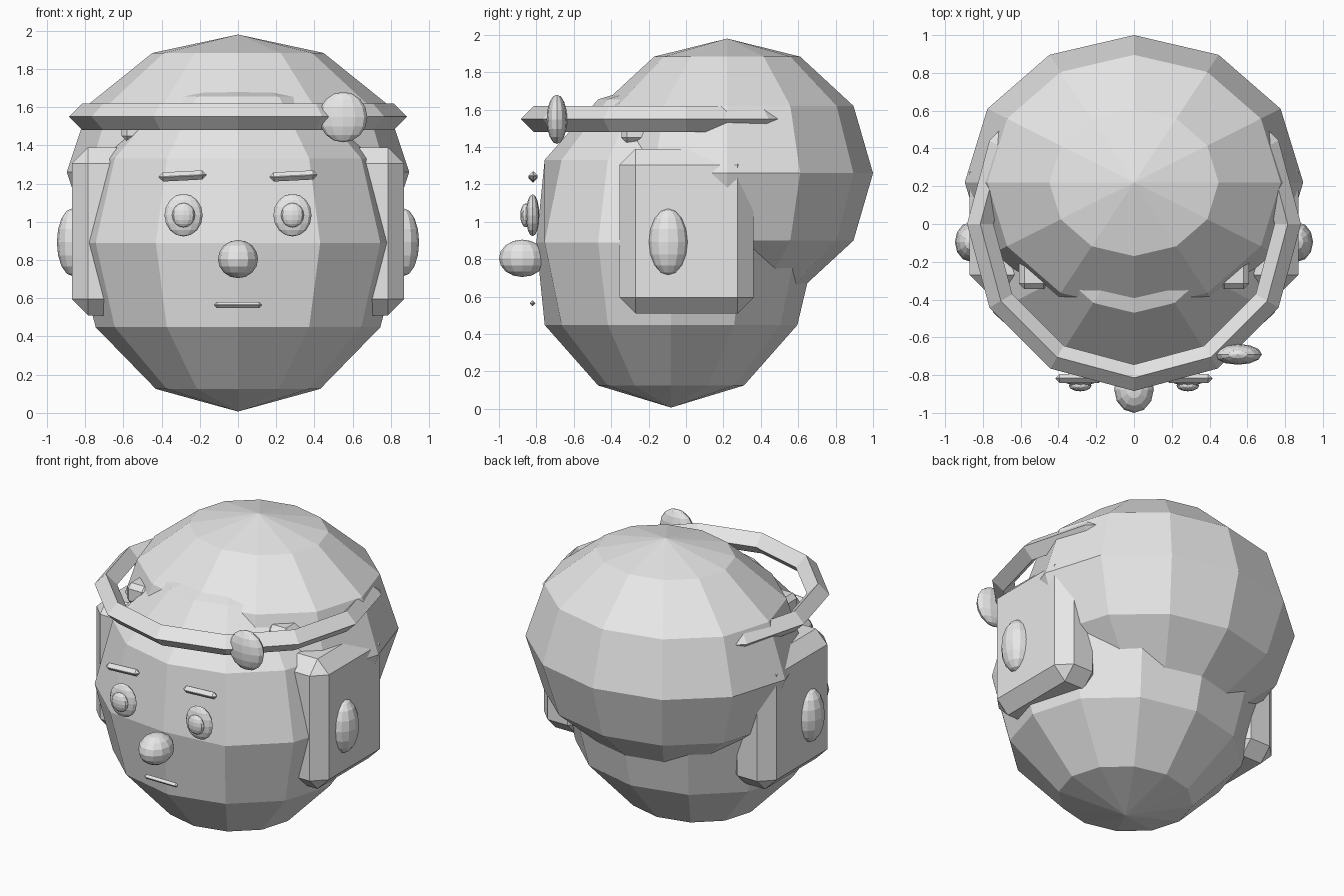
import bpy
import bmesh
import math

if "Cube" in bpy.data.objects:
    bpy.data.objects.remove(bpy.data.objects["Cube"], do_unlink=True)

# One plain clay colour for every part
clay = bpy.data.materials.new("light_grey_clay")
clay.use_nodes = True
clay.diffuse_color = (0.8, 0.8, 0.8, 1)
clay.node_tree.nodes["Principled BSDF"].inputs["Base Color"].default_value = (0.8, 0.8, 0.8, 1)


def finish(name, bm):
    bmesh.ops.recalc_face_normals(bm, faces=bm.faces)
    mesh = bpy.data.meshes.new(name)
    bm.to_mesh(mesh)
    bm.free()
    mesh.materials.append(clay)
    obj = bpy.data.objects.new(name, mesh)
    bpy.context.collection.objects.link(obj)
    return obj


def ball(name, loc, radii, rings=8):
    bm = bmesh.new()
    bmesh.ops.create_uvsphere(bm, u_segments=12, v_segments=rings, radius=1)
    bmesh.ops.scale(bm, vec=radii, verts=bm.verts)
    obj = finish(name, bm)
    obj.location = loc
    return obj


def chamfered_box(name, loc, size, chamfer, tilt=0):
    bm = bmesh.new()
    bmesh.ops.create_cube(bm, size=1)
    bmesh.ops.scale(bm, vec=size, verts=bm.verts)
    bmesh.ops.bevel(bm, geom=bm.edges[:], offset=chamfer, segments=1,
                    affect='EDGES', clamp_overlap=True)
    obj = finish(name, bm)
    obj.location = loc
    obj.rotation_euler.y = tilt
    return obj


def diamond_ring(name, loc, major, minor, segments=12):
    bm = bmesh.new()
    profile = [bm.verts.new(p) for p in (
        (major + minor, 0, 0), (major, 0, minor),
        (major - minor, 0, 0), (major, 0, -minor))]
    edges = [bm.edges.new((profile[i], profile[(i + 1) % 4])) for i in range(4)]
    bmesh.ops.spin(bm, geom=profile + edges, cent=(0, 0, 0), axis=(0, 0, 1),
                   angle=math.tau, steps=segments, use_merge=False)
    bmesh.ops.remove_doubles(bm, verts=bm.verts, dist=0.001)
    obj = finish(name, bm)
    obj.location = loc
    return obj


# Head, with the front of the face slightly flattened
head = ball("head", (0, -0.08, 0.89), (0.86, 0.78, 0.883), rings=6)
for v in head.data.vertices:
    v.co.y = max(v.co.y, -0.72)

# Hair mass at the back and top
ball("hair", (0, 0.22, 1.26), (0.896, 0.78, 0.72), rings=6)

# Headband with its round ornament
diamond_ring("headband", (0, 0, 1.55), 0.814, 0.07)
ball("headband_ornament", (0.55, -0.69, 1.548), (0.127, 0.055, 0.132))

# Paired parts
for side, s in (("left", 1), ("right", -1)):
    chamfered_box(side + "_side_block", (s * 0.71, 0.003, 0.95), (0.32, 0.715, 0.88), 0.085)
    ball(side + "_ear_knob", (s * 0.865, -0.095, 0.893), (0.083, 0.105, 0.178))
    chamfered_box(side + "_temple_tuft", (s * 0.53, -0.25, 1.49), (0.16, 0.19, 0.14), 0.03)
    ball(side + "_eye", (s * 0.285, -0.82, 1.035), (0.1, 0.036, 0.112))
    ball(side + "_pupil", (s * 0.285, -0.856, 1.035), (0.06, 0.03, 0.064))
    chamfered_box(side + "_eyebrow", (s * 0.29, -0.817, 1.24), (0.25, 0.048, 0.048),
                  0.022, -0.05)

# Nose and mouth
ball("nose", (0, -0.875, 0.805), (0.105, 0.125, 0.1))
chamfered_box("mouth", (0, -0.82, 0.565), (0.25, 0.03, 0.03), 0.014)
